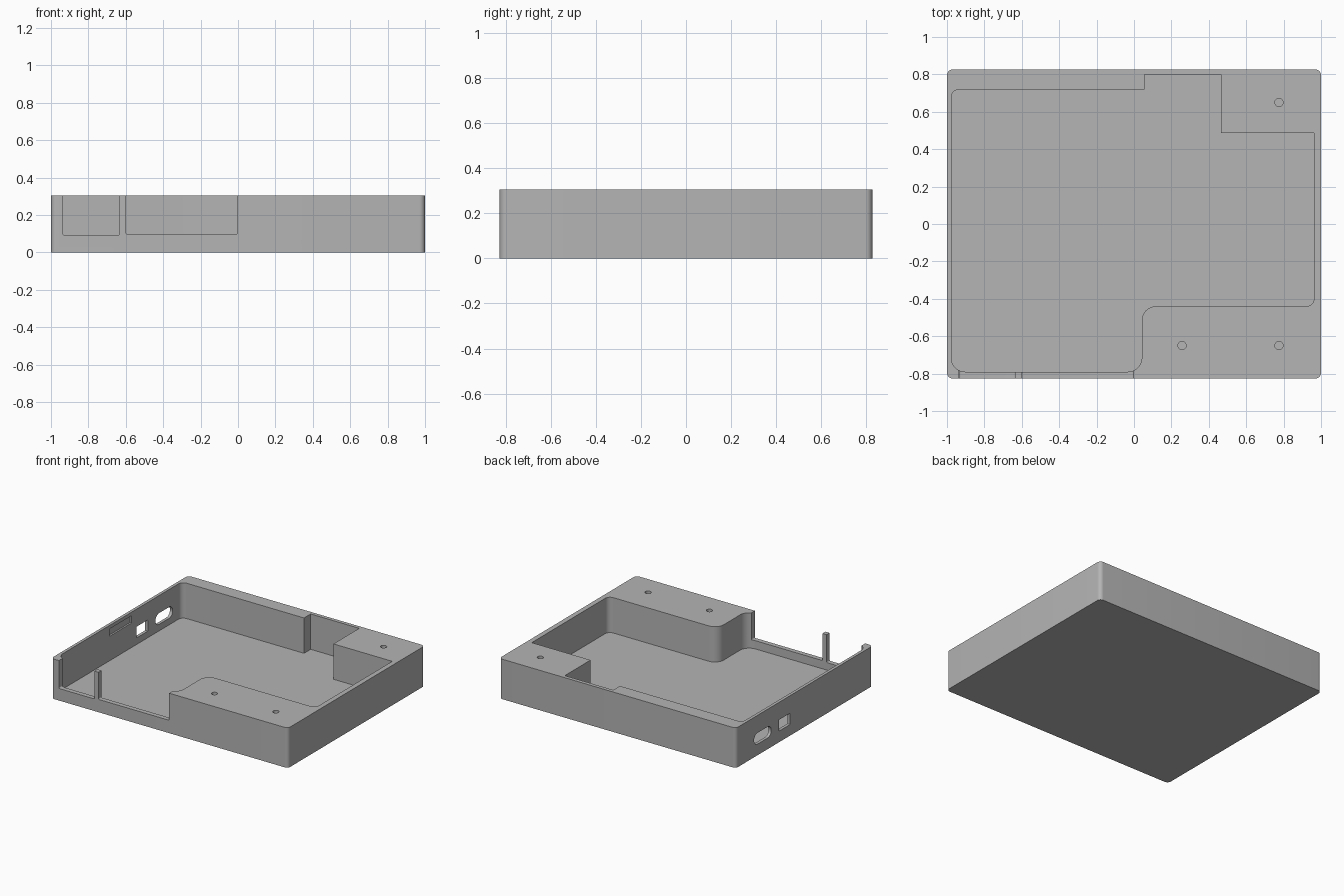
import bpy, bmesh, math
from mathutils import Vector

cube = bpy.data.objects.get("Cube")
if cube:
    bpy.data.objects.remove(cube, do_unlink=True)

HEIGHT = 0.305
FLOOR = 0.035

grey = bpy.data.materials.new("Plain grey")
grey.use_nodes = True
colour = (0.46, 0.46, 0.46, 1)
grey.diffuse_color = colour
grey.node_tree.nodes["Principled BSDF"].inputs["Base Color"].default_value = colour


def rounded(corners, steps=8):
    """Outline from (a, b, radius) corners; right-angled corners become arcs."""
    points = []
    for i, (a, b, r) in enumerate(corners):
        p = Vector((a, b))
        if r == 0:
            points.append(p)
            continue
        to_prev = (Vector(corners[i - 1][:2]) - p).normalized()
        to_next = (Vector(corners[(i + 1) % len(corners)][:2]) - p).normalized()
        centre = p + (to_prev + to_next) * r
        for k in range(steps + 1):
            t = k / steps * math.pi / 2
            points.append(centre - to_next * r * math.cos(t) - to_prev * r * math.sin(t))
    return points


def rectangle(a0, a1, b0, b1, r=0):
    return rounded([(a0, b0, r), (a1, b0, r), (a1, b1, r), (a0, b1, r)])


def circle(a, b, r, count=24):
    turns = [k / count * math.tau for k in range(count)]
    return [Vector((a + r * math.cos(t), b + r * math.sin(t))) for t in turns]


def prism(name, outline, axis, start, end):
    """Solid made by sweeping an outline along one axis."""
    place = {"X": lambda p, t: (t, p.x, p.y),
             "Y": lambda p, t: (p.x, t, p.y),
             "Z": lambda p, t: (p.x, p.y, t)}[axis]
    bm = bmesh.new()
    near = [bm.verts.new(place(p, start)) for p in outline]
    far = [bm.verts.new(place(p, end)) for p in outline]
    bm.faces.new(near)
    bm.faces.new(far)
    for i in range(len(outline)):
        j = (i + 1) % len(outline)
        bm.faces.new((near[i], near[j], far[j], far[i]))
    bmesh.ops.recalc_face_normals(bm, faces=bm.faces)
    mesh = bpy.data.meshes.new(name)
    bm.to_mesh(mesh)
    bm.free()
    mesh.materials.append(grey)
    obj = bpy.data.objects.new(name, mesh)
    bpy.context.collection.objects.link(obj)
    return obj


# Outer block of the tray
tray = prism("case_tray", rectangle(-1, 1, -0.826, 0.826, 0.03), "Z", 0, HEIGHT)

# Stepped cavity that leaves solid mounting blocks in two corners
cavity = rounded([
    (-0.977, -0.79, 0.075), (0.042, -0.79, 0.075),
    (0.042, -0.44, 0.075), (0.962, -0.44, 0.04),
    (0.962, 0.487, 0), (0.465, 0.487, 0),
    (0.465, 0.798, 0), (0.055, 0.798, 0),
    (0.055, 0.718, 0), (-0.977, 0.718, 0.04)])
cutters = [prism("cavity_cutter", cavity, "Z", FLOOR, 0.5)]

# Two front openings with a thin post between them
for x0, x1, z0 in ((-0.935, -0.635, 0.092), (-0.6, -0.003, 0.098)):
    cutters.append(prism("front_opening_cutter", rectangle(x0, x1, z0, 0.5, 0.008),
                         "Y", -0.9, -0.72))

# Side ports: oval, square, and a shallow card recess on the inner face
cutters.append(prism("oval_port_cutter", rectangle(0.4, 0.607, 0.085, 0.171, 0.042),
                     "X", -1.1, -0.9))
cutters.append(prism("square_port_cutter", rectangle(0.173, 0.307, 0.085, 0.171, 0.004),
                     "X", -1.1, -0.9))
cutters.append(prism("card_recess_cutter", rectangle(-0.157, 0.112, 0.222, 0.278),
                     "X", -0.99, -0.9))

# Blind screw holes in the mounting blocks
for x, y in ((0.775, 0.65), (0.775, -0.65), (0.257, -0.65)):
    cutters.append(prism("screw_hole_cutter", circle(x, y, 0.022), "Z", 0.1, 0.5))

# Cut everything out, then keep only the finished tray
for cutter in cutters:
    cutter.hide_render = True
    cut = tray.modifiers.new(cutter.name, "BOOLEAN")
    cut.operation = "DIFFERENCE"
    cut.solver = "EXACT"
    cut.object = cutter

bpy.context.view_layer.update()
depsgraph = bpy.context.evaluated_depsgraph_get()
finished = bpy.data.meshes.new_from_object(tray.evaluated_get(depsgraph))
tray.modifiers.clear()
tray.data = finished
for cutter in cutters:
    bpy.data.objects.remove(cutter, do_unlink=True)

# Smooth the rounded corners, keep the edges crisp
bpy.ops.object.select_all(action="DESELECT")
tray.select_set(True)
bpy.context.view_layer.objects.active = tray
bpy.ops.object.shade_smooth_by_angle(angle=math.radians(30))
